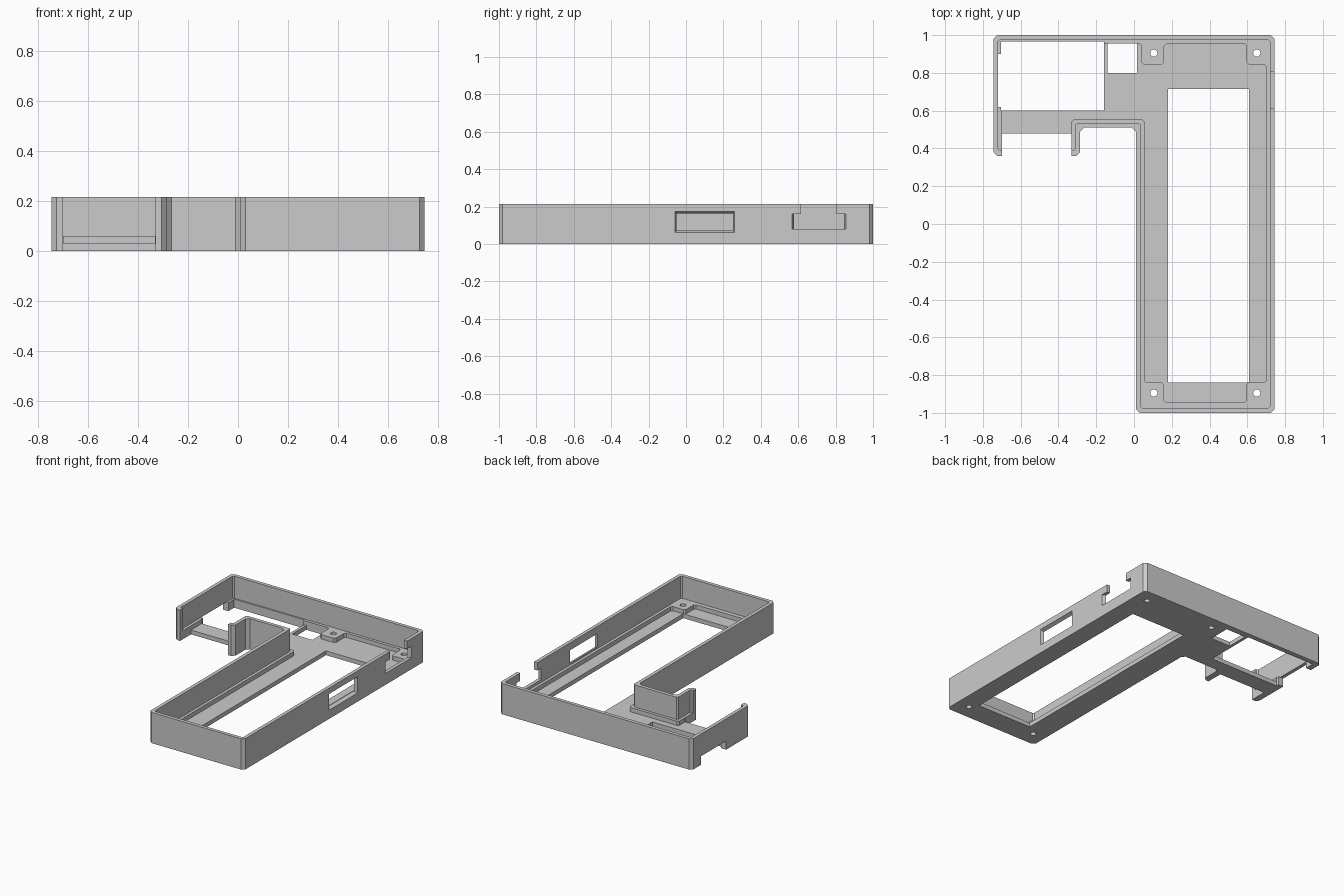
import bpy
import bmesh
from mathutils import Vector

cube = bpy.data.objects.get("Cube")
if cube:
    bpy.data.objects.remove(cube, do_unlink=True)

HEIGHT, FLOOR, LEDGE = 0.215, 0.03, 0.06

grey = bpy.data.materials.new("plain grey")
grey.use_nodes = True
grey.diffuse_color = (0.6, 0.6, 0.6, 1)
grey.node_tree.nodes["Principled BSDF"].inputs["Base Color"].default_value = (0.6, 0.6, 0.6, 1)


def chamfered(points, size):
    """Replace every corner of a flat outline with a short diagonal."""
    if not size:
        return points
    result = []
    for i, p in enumerate(points):
        corner = Vector(p)
        for neighbour in (points[i - 1], points[(i + 1) % len(points)]):
            result.append(corner + (Vector(neighbour) - corner).normalized() * size)
    return result


def loft(name, lower, upper):
    """Closed solid between two matching loops."""
    bm = bmesh.new()
    a = [bm.verts.new(p) for p in lower]
    b = [bm.verts.new(p) for p in upper]
    bm.faces.new(a)
    bm.faces.new(b)
    for i in range(len(a)):
        bm.faces.new((a[i - 1], a[i], b[i], b[i - 1]))
    bmesh.ops.recalc_face_normals(bm, faces=bm.faces)
    mesh = bpy.data.meshes.new(name)
    bm.to_mesh(mesh)
    bm.free()
    mesh.materials.append(grey)
    obj = bpy.data.objects.new(name, mesh)
    bpy.context.collection.objects.link(obj)
    return obj


def prism(name, points, z0, z1, chamfer=0):
    loop = chamfered(points, chamfer)
    return loft(name, [(p[0], p[1], z0) for p in loop], [(p[0], p[1], z1) for p in loop])


def box(name, x0, x1, y0, y1, z0, z1):
    return prism(name, [(x0, y0), (x1, y0), (x1, y1), (x0, y1)], z0, z1)


# Solid L-shaped body, hollowed out below
body = prism("case_body", [
    (-0.745, 0.36), (-0.285, 0.36), (-0.285, 0.51), (0.01, 0.51),
    (0.01, -1), (0.745, -1), (0.745, 1), (-0.745, 1)], 0, HEIGHT, 0.02)

cutters = []

# Upper cavity leaves the thin walls
cutters.append(prism("upper_cavity", [
    (-0.72, 0.39), (-0.31, 0.39), (-0.31, 0.535), (0.035, 0.535),
    (0.035, -0.975), (0.72, -0.975), (0.72, 0.975), (-0.72, 0.975)], LEDGE, 0.3, 0.01))

# Lower cavity leaves the ledge and the four screw pads
cutters.append(prism("lower_cavity", [
    (-0.70, 0.47), (-0.33, 0.47), (-0.33, 0.555), (0.055, 0.555),
    (0.055, -0.84), (0.16, -0.84), (0.16, -0.945), (0.595, -0.945),
    (0.595, -0.84), (0.70, -0.84), (0.70, 0.845), (0.595, 0.845),
    (0.595, 0.955), (0.16, 0.955), (0.16, 0.845), (0.04, 0.845),
    (0.04, 0.955), (-0.70, 0.955)], FLOOR, 0.1, 0.012))

# Front mouth, floor openings and the notch under the left wall
cutters.append(box("mouth", -0.70, -0.33, 0.2, 0.48, -0.1, 0.3))
cutters.append(box("main_opening", 0.18, 0.61, -0.84, 0.715, -0.1, 0.1))
cutters.append(box("wide_opening", -0.705, -0.16, 0.60, 0.965, -0.1, 0.1))
cutters.append(box("small_opening", -0.14, 0.015, 0.80, 0.955, -0.1, 0.1))
cutters.append(box("wall_notch", -0.8, -0.69, 0.62, 0.90, -0.1, LEDGE))

# Screw holes
for x in (0.105, 0.65):
    for y in (-0.895, 0.905):
        bpy.ops.mesh.primitive_cylinder_add(vertices=24, radius=0.019, depth=0.5, location=(x, y, 0))
        hole = bpy.context.object
        hole.name = "screw_hole"
        cutters.append(hole)


def side_cut(name, inner, outer):
    """Opening in the +x wall that flares from inner to outer (y0, y1, z0, z1)."""
    def loop(x, r):
        return [(x, r[0], r[2]), (x, r[1], r[2]), (x, r[1], r[3]), (x, r[0], r[3])]
    cutters.append(loft(name, loop(0.70, inner), loop(0.745, outer)))


# Flared side window and T-shaped slot, both pushed slightly past the wall
side_cut("side_window", (-0.045, 0.245, 0.08, 0.155), (-0.06, 0.26, 0.06, 0.175))
side_cut("slot_window", (0.585, 0.835, 0.08, 0.16), (0.565, 0.855, 0.08, 0.16))
for cutter in cutters[-2:]:
    for v in cutter.data.vertices:
        v.co.x += 0.0015 if v.co.x > 0.72 else 0
cutters.append(box("slot_top", 0.69, 0.8, 0.615, 0.805, 0.15, 0.3))

for cutter in cutters:
    cutter.hide_render = True
    cutter.display_type = 'WIRE'
    mod = body.modifiers.new(cutter.name, 'BOOLEAN')
    mod.operation = 'DIFFERENCE'
    mod.solver = 'EXACT'
    mod.object = cutter

# Bake the cuts and drop the cutters
bpy.context.view_layer.objects.active = body
for mod in list(body.modifiers):
    bpy.ops.object.modifier_apply(modifier=mod.name)
for cutter in cutters:
    bpy.data.objects.remove(cutter, do_unlink=True)
